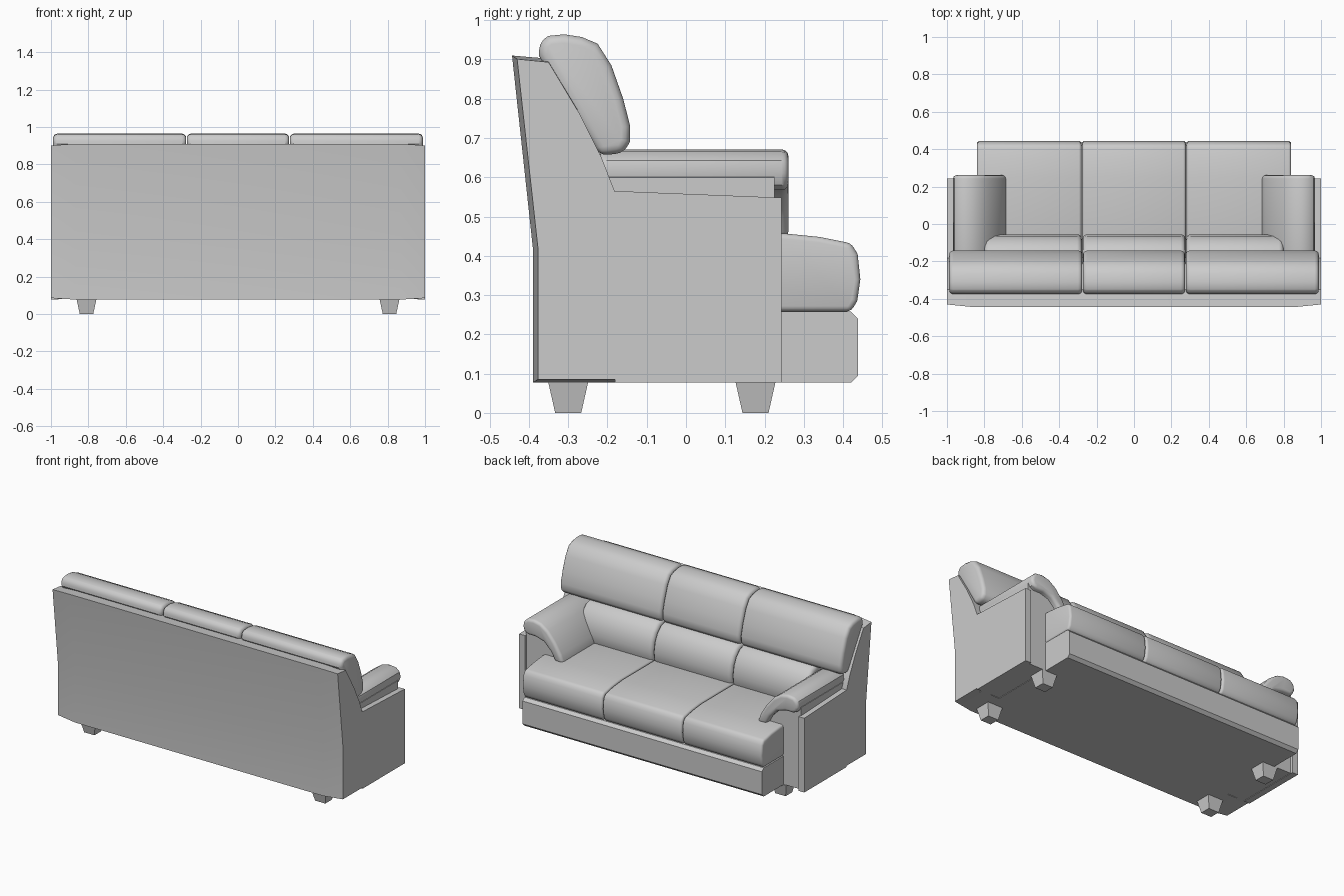
import bpy, bmesh
from math import radians

if "Cube" in bpy.data.objects:
    bpy.data.objects.remove(bpy.data.objects["Cube"])


def prism(name, profile, axis, stops, bevel=0.0, angle=42, segments=3, tweak=None):
    """Loft a closed profile along x (profile = y,z) or y (profile = x,z)."""
    bm = bmesh.new()
    rings = []
    for s in stops:
        rings.append([bm.verts.new((s, a, b) if axis == 'x' else (a, s, b))
                      for a, b in profile])
    n = len(profile)
    for r0, r1 in zip(rings, rings[1:]):
        for i in range(n):
            j = (i + 1) % n
            bm.faces.new((r0[i], r0[j], r1[j], r1[i]))
    bm.faces.new(rings[0])
    bm.faces.new(rings[-1])
    if tweak:
        for v in bm.verts:
            tweak(v.co)
    bmesh.ops.recalc_face_normals(bm, faces=bm.faces)
    if bevel:
        sharp = [e for e in bm.edges if e.calc_face_angle(0) > radians(angle)]
        bmesh.ops.bevel(bm, geom=sharp, offset=bevel, segments=segments,
                        profile=0.5, affect='EDGES', clamp_overlap=True)
    for f in bm.faces:
        f.smooth = True
    me = bpy.data.meshes.new(name)
    bm.to_mesh(me)
    bm.free()
    me.set_sharp_from_angle(angle=radians(35))
    ob = bpy.data.objects.new(name, me)
    bpy.context.collection.objects.link(ob)
    return ob


# Back shell, its ends pulled in slightly
def round_ends(co):
    if abs(co.x) > 0.95:
        if co.y < -0.38:
            co.y += 0.013
        if co.z > 0.89:
            co.z -= 0.009
        elif co.z < 0.1:
            co.z += 0.008


shell = [(-0.39, 0.077), (-0.39, 0.42), (-0.443, 0.91), (-0.35, 0.902),
         (-0.27, 0.76), (-0.215, 0.65), (-0.18, 0.56), (-0.18, 0.077)]
prism("back_shell", shell, 'x', [-1, -0.87, 0.87, 1], tweak=round_ends)

# Base under the seat
prism("base", [(-0.2, 0.077), (0.42, 0.077), (0.438, 0.095), (0.438, 0.24),
               (0.42, 0.258), (-0.2, 0.258)], 'x', [-0.84, 0.84])

# Cushions: three each for seat, lumbar and head
seat = [(-0.2, 0.258), (0.42, 0.258), (0.436, 0.285), (0.444, 0.34),
        (0.437, 0.405), (0.42, 0.432), (0.34, 0.448), (0.25, 0.457), (-0.2, 0.457)]
lumbar = [(-0.25, 0.40), (-0.08, 0.41), (-0.06, 0.46), (-0.055, 0.51), (-0.065, 0.57),
          (-0.09, 0.62), (-0.13, 0.66), (-0.18, 0.675), (-0.25, 0.66)]
head = [(-0.375, 0.91), (-0.372, 0.947), (-0.35, 0.96), (-0.31, 0.964), (-0.265, 0.957),
        (-0.225, 0.94), (-0.19, 0.885), (-0.16, 0.80), (-0.142, 0.73), (-0.143, 0.69),
        (-0.158, 0.662), (-0.22, 0.655)]
for kind, prof, end, gap, bev in (("seat_cushion", seat, 0.84, 0.279, 0.014),
                                  ("lumbar_cushion", lumbar, 0.80, 0.277, 0.025),
                                  ("head_cushion", head, 0.988, 0.275, 0.022)):
    for side, x0, x1 in (("left", -end, -gap - 0.002), ("middle", -gap + 0.002, gap - 0.002),
                         ("right", gap + 0.002, end)):
        prism(f"{kind}_{side}", prof, 'x', [x0, x1], bevel=bev)

# Arms: outer panel, recessed core and a pad rolling down to the seat
panel = [(-0.181, 0.077), (0.243, 0.077), (0.243, 0.548), (-0.181, 0.565)]
core = [(0.70, 0.08), (0.70, 0.45), (0.75, 0.53), (0.81, 0.60), (0.88, 0.62),
        (0.966, 0.60), (0.966, 0.08)]
pad = [(0.93, 0.567), (0.955, 0.58), (0.967, 0.61), (0.96, 0.643), (0.935, 0.665),
       (0.89, 0.671), (0.84, 0.66), (0.79, 0.625), (0.74, 0.565), (0.70, 0.50),
       (0.68, 0.445), (0.74, 0.445), (0.77, 0.50), (0.82, 0.55), (0.88, 0.567)]
for side, s in (("left", -1), ("right", 1)):
    prism(f"arm_panel_{side}", panel, 'x', [s * 0.96, s * 1.0])
    prism(f"arm_core_{side}", [(s * x, z) for x, z in core], 'y', [-0.2, 0.225])
    prism(f"arm_pad_{side}", [(s * x, z) for x, z in pad], 'y', [-0.22, 0.261],
          bevel=0.018, angle=50)

    # Tapered square legs
    for place, y in (("back", -0.3), ("front", 0.177)):
        def taper(co, cx=s * 0.81, cy=y):
            if co.z < 0.01:
                co.x = cx + (co.x - cx) * 0.68
                co.y = cy + (co.y - cy) * 0.65
        x = s * 0.81
        prism(f"leg_{place}_{side}", [(y - 0.051, 0), (y + 0.051, 0), (y + 0.051, 0.079),
                                      (y - 0.051, 0.079)], 'x', [x - 0.053, x + 0.053],
              tweak=taper)
